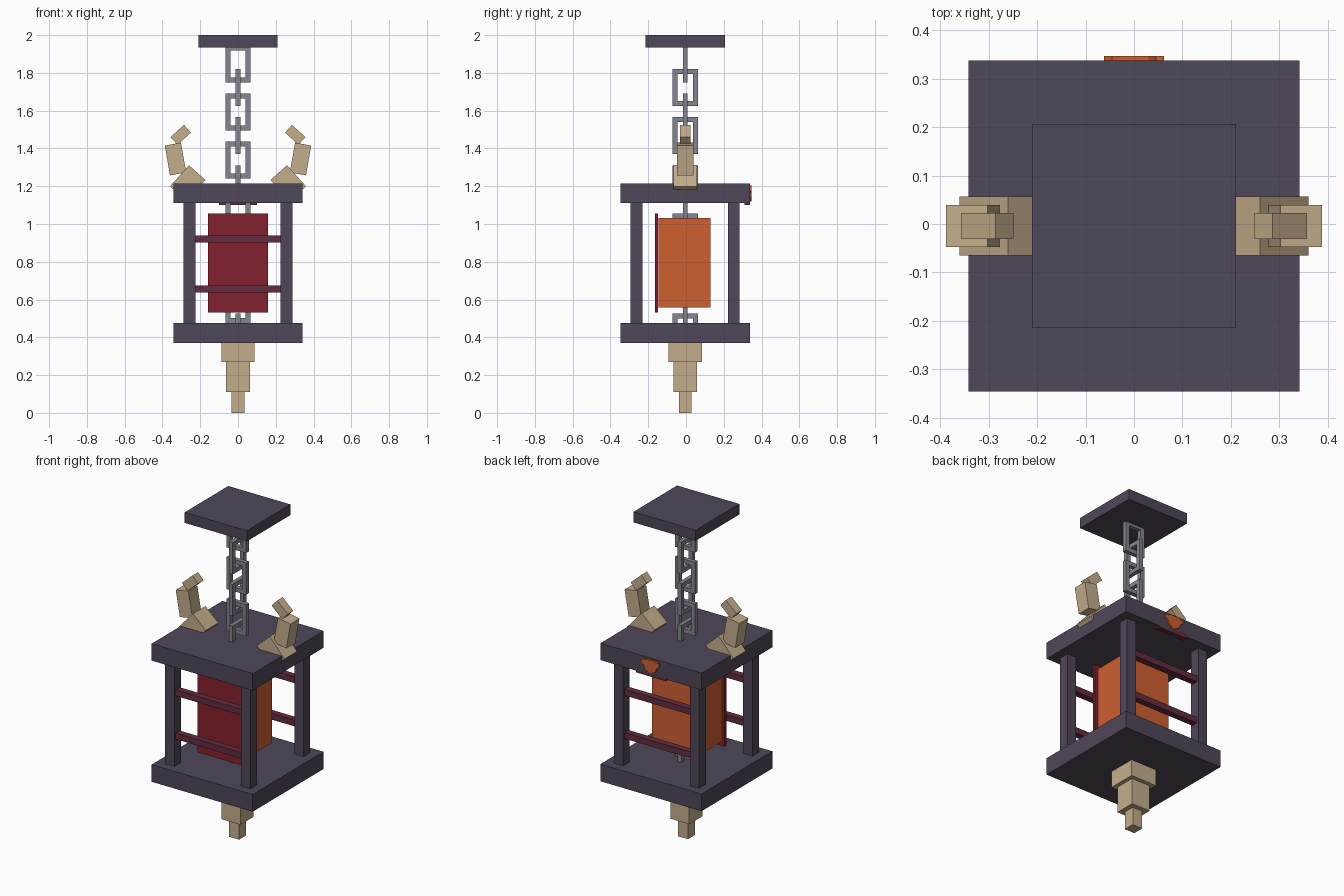
import bpy, bmesh, math
from mathutils import Matrix, Vector

if "Cube" in bpy.data.objects:
    bpy.data.objects.remove(bpy.data.objects["Cube"])

YC = -0.004  # depth centre of the main body


def material(name, rgb):
    lin = [(c / 255 / 12.92) if c < 10 else ((c / 255 + 0.055) / 1.055) ** 2.4 for c in rgb]
    m = bpy.data.materials.new(name)
    m.diffuse_color = (*lin, 1)
    m.use_nodes = True
    m.node_tree.nodes["Principled BSDF"].inputs["Base Color"].default_value = m.diffuse_color
    return m


PURPLE = material("dark_purple_wood", (80, 71, 88))
TAN = material("tan_horn", (196, 174, 140))
RED = material("red_panel", (132, 33, 46))
ORANGE = material("orange_glow", (206, 95, 48))
STEEL = material("grey_steel", (133, 134, 144))
MAROON = material("maroon_rail", (98, 44, 62))


def finish(name, bm, mat):
    bmesh.ops.recalc_face_normals(bm, faces=bm.faces)
    me = bpy.data.meshes.new(name)
    bm.to_mesh(me)
    bm.free()
    me.materials.append(mat)
    ob = bpy.data.objects.new(name, me)
    bpy.context.collection.objects.link(ob)
    return ob


def add_box(bm, centre, size, tilt=0):
    """Box of a given size, turned about the y axis."""
    mat = (Matrix.Translation(Vector(centre)) @ Matrix.Rotation(tilt, 4, 'Y')
           @ Matrix.Diagonal((*size, 1)))
    bmesh.ops.create_cube(bm, size=1, matrix=mat)


def box(name, mat, centre, size, tilt=0):
    bm = bmesh.new()
    add_box(bm, centre, size, tilt)
    return finish(name, bm, mat)


# Ceiling plate and cage slabs
box("ceiling_plate", PURPLE, (0, YC, 1.968), (0.42, 0.42, 0.065))
box("upper_slab", PURPLE, (0, YC, 1.162), (0.683, 0.683, 0.103))
box("lower_slab", PURPLE, (0, YC, 0.423), (0.683, 0.683, 0.105))

# Corner posts, with rails across the front and back
for sy, side in ((-1, "front"), (1, "back")):
    for sx, hand in ((-1, "left"), (1, "right")):
        box(f"{side}_{hand}_post", PURPLE, (sx * 0.257, YC + sy * 0.257, 0.793),
            (0.063, 0.063, 0.645))
    for z, level in ((0.92, "upper"), (0.656, "lower")):
        box(f"{side}_{level}_rail", MAROON, (0, YC + sy * 0.257, z), (0.565, 0.04, 0.037))

# Glowing core and its front panel
box("lantern_core", ORANGE, (0, -0.008, 0.794), (0.28, 0.274, 0.473))
box("front_panel", RED, (0, -0.156, 0.793), (0.316, 0.018, 0.525))


# Chain of square links, alternately turned a quarter
def link(name, top, turned):
    w, h, t = 0.133, 0.195, 0.026
    bm = bmesh.new()
    for s in (-1, 1):
        add_box(bm, (s * (w - t) / 2, 0, 0), (t, t, h))
        add_box(bm, (0, 0, s * (h - t) / 2), (w - 2 * t, t, t))
    turn = Matrix.Rotation(math.pi / 2 if turned else 0, 4, 'Z')
    bm.transform(Matrix.Translation((0, YC, top - h / 2)) @ turn)
    finish(name, bm, STEEL)


for k in (0, 1, 2, 3):
    link(f"front_link_{k}", 1.945 - 0.2547 * k, False)
    link(f"side_link_{k}", 1.82 - 0.2547 * k, True)
link("bottom_front_link", 0.671, False)
link("bottom_side_link", 0.525, True)

# Stepped finial below the cage
for name, z0, z1, w in (("finial_top", 0.27, 0.371, 0.175),
                        ("finial_middle", 0.11, 0.27, 0.126),
                        ("finial_tip", 0, 0.11, 0.068)):
    box(name, TAN, (0, YC, (z0 + z1) / 2), (w, w, z1 - z0))

# Curled horns made of three tilted blocks
for s, hand in ((-1, "left"), (1, "right")):
    box(f"{hand}_horn_base", TAN, (s * 0.266, YC, 1.216), (0.118, 0.122, 0.15),
        s * math.radians(-42))
    box(f"{hand}_horn_middle", TAN, (s * 0.331, YC, 1.344), (0.087, 0.086, 0.16),
        s * math.radians(10))
    box(f"{hand}_horn_tip", TAN, (s * 0.303, YC, 1.472), (0.055, 0.054, 0.096),
        s * math.radians(-48))

# Pointed emblem on the back of the upper slab, with a trim strip beneath
half = [(0.03, 1.205), (0.045, 1.195), (0.062, 1.2), (0.062, 1.175),
        (0.045, 1.165), (0.035, 1.14), (0.0, 1.12)]
outline = half + [(-x, z) for x, z in reversed(half[:-1])]
bm = bmesh.new()
face = bm.faces.new([bm.verts.new((x, 0.336, z)) for x, z in outline])
ext = bmesh.ops.extrude_face_region(bm, geom=[face])
bmesh.ops.translate(bm, vec=(0, 0.011, 0),
                    verts=[v for v in ext["geom"] if isinstance(v, bmesh.types.BMVert)])
finish("back_emblem", bm, ORANGE)
box("back_trim", MAROON, (0, 0.323, 1.118), (0.2, 0.029, 0.036))
